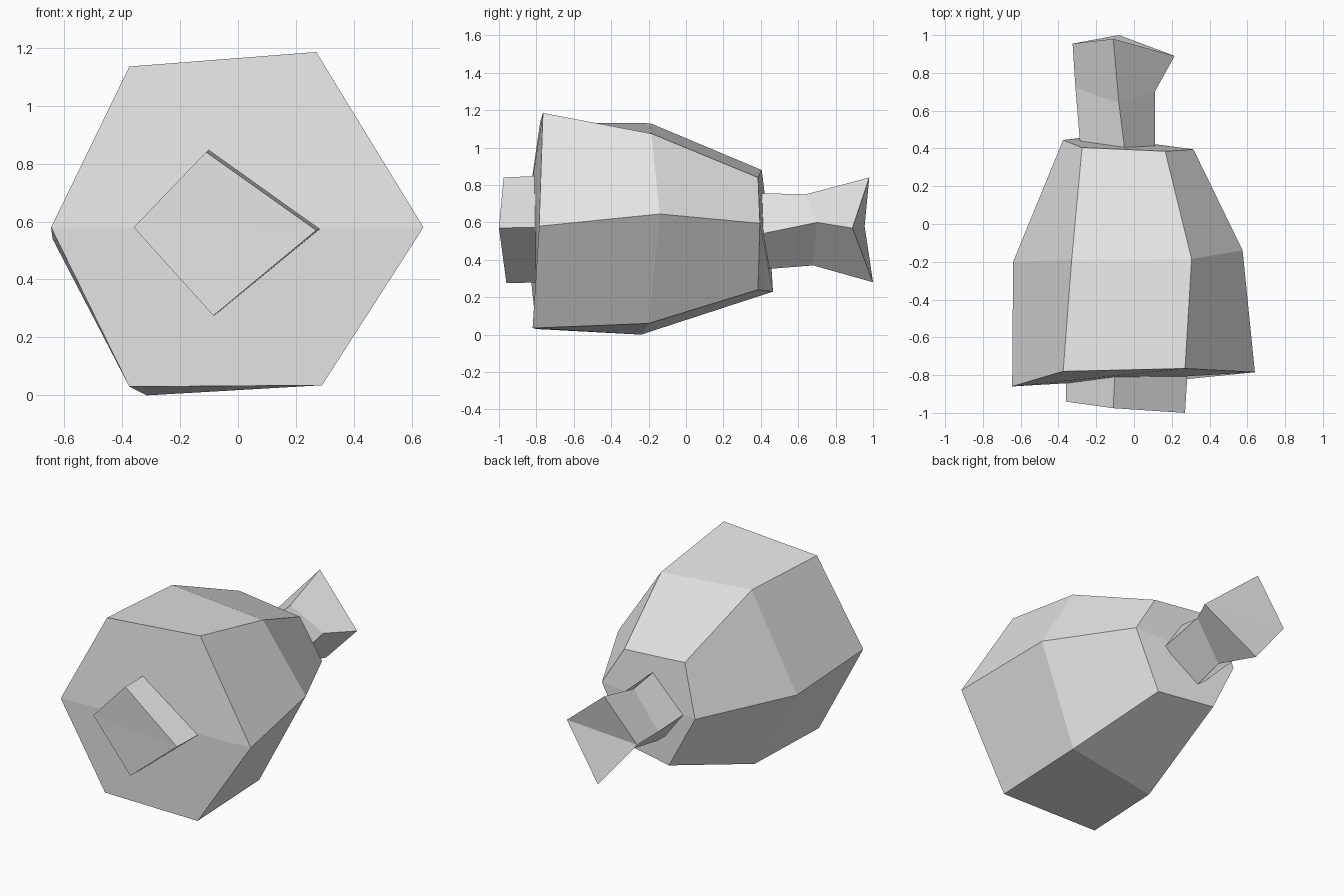
import bpy
import bmesh

cube = bpy.data.objects.get("Cube")
if cube:
    bpy.data.objects.remove(cube, do_unlink=True)

grey = bpy.data.materials.new("plain grey")
grey.use_nodes = True
colour = (0.8, 0.8, 0.8, 1)
grey.diffuse_color = colour
grey.node_tree.nodes["Principled BSDF"].inputs["Base Color"].default_value = colour


def loft(name, rings, fold):
    """Skin a row of rings; each end cap folds along the given pair of corners."""
    bm = bmesh.new()
    rows = [[bm.verts.new(p) for p in ring] for ring in rings]
    n = len(rows[0])
    for a, b in zip(rows, rows[1:]):
        for i in range(n):
            j = (i + 1) % n
            bm.faces.new((a[i], a[j], b[j], b[i]))
    lo, hi = fold
    for row in (rows[0], rows[-1]):
        bm.faces.new(row[lo:hi + 1])
        bm.faces.new(row[hi:] + row[:lo + 1])
    bmesh.ops.recalc_face_normals(bm, faces=bm.faces)
    mesh = bpy.data.meshes.new(name)
    bm.to_mesh(mesh)
    bm.free()
    mesh.materials.append(grey)
    obj = bpy.data.objects.new(name, mesh)
    bpy.context.collection.objects.link(obj)
    return obj


# Six-sided body: corners run left, top pair, right, bottom pair
loft("body", [
    [(-.645, -.86, .58), (-.375, -.78, 1.135), (.27, -.765, 1.185),
     (.64, -.785, .58), (.29, -.82, .035), (-.375, -.8, .03)],
    [(-.64, -.2, .54), (-.33, -.19, 1.13), (.305, -.185, 1.075),
     (.575, -.14, .645), (.29, -.2, .06), (-.315, -.24, 0)],
    [(-.375, .445, .56), (-.275, .405, .88), (.165, .385, .84),
     (.315, .395, .595), (.14, .385, .24), (-.205, .465, .23)],
], (0, 3))

# Four-sided snout block: corners run left, top, right, bottom
loft("snout", [
    [(-.36, -.94, .58), (-.11, -.975, .84), (.27, -1, .57), (-.085, -.96, .275)],
    [(-.36, -.76, .58), (-.10, -.76, .85), (.285, -.76, .575), (-.075, -.76, .28)],
], (0, 2))

# Four-sided tail flaring to a dished end
loft("tail", [
    [(-.28, .36, .56), (-.045, .36, .757), (.11, .36, .53), (-.12, .36, .345)],
    [(-.31, .72, .57), (-.08, .64, .75), (.11, .7, .6), (-.065, .68, .37)],
    [(-.325, .955, .58), (-.11, .98, .84), (.215, .89, .57), (-.08, 1, .28)],
], (0, 2))
